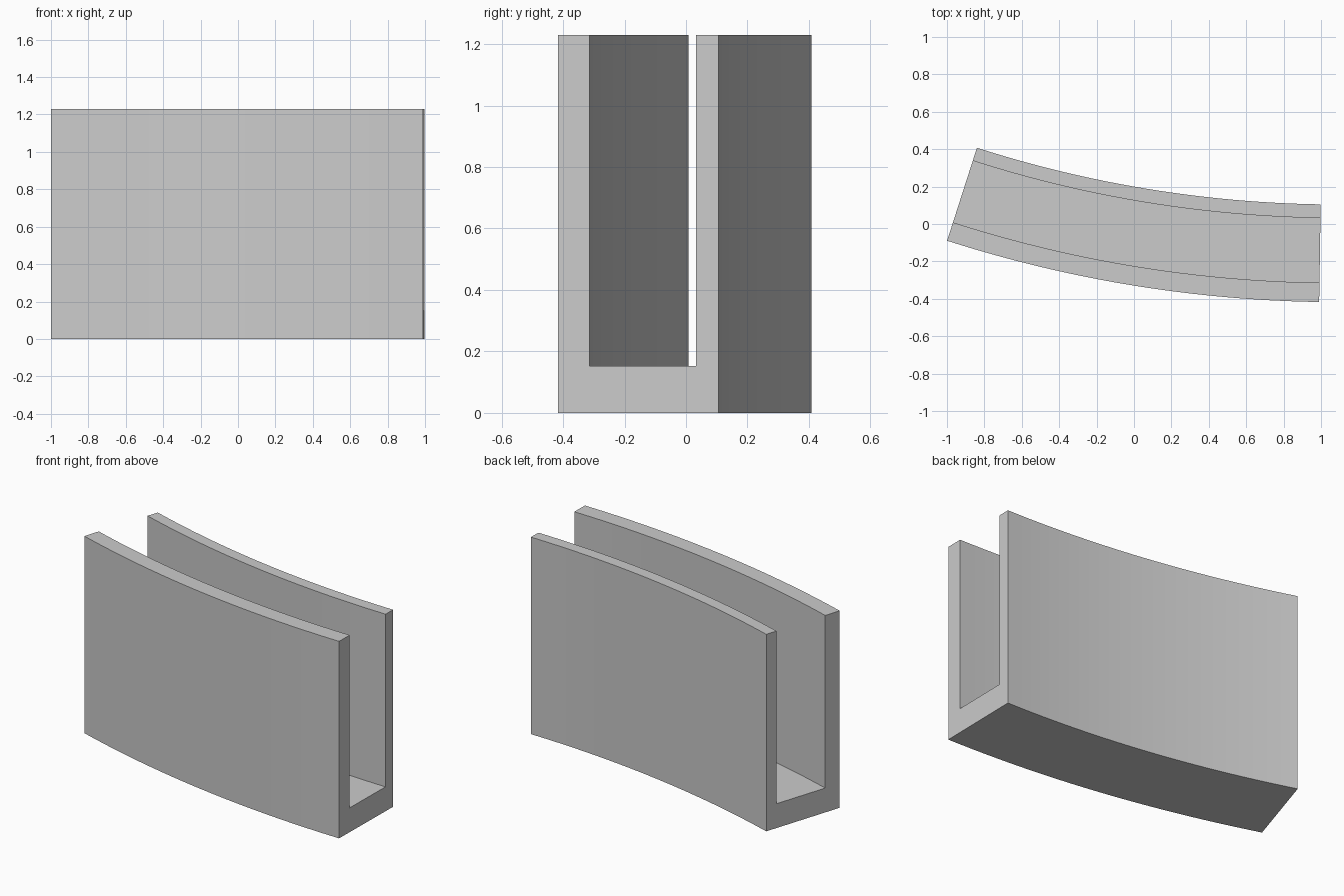
import bpy
import bmesh
from math import sin, cos, radians
from mathutils import Vector

cube = bpy.data.objects.get("Cube")
if cube:
    bpy.data.objects.remove(cube, do_unlink=True)

# Plain grey finish
grey = bpy.data.materials.new("plain grey")
grey.use_nodes = True
GREY = (0.6, 0.6, 0.6, 1)
grey.diffuse_color = GREY
grey.node_tree.nodes["Principled BSDF"].inputs["Base Color"].default_value = GREY

# Channel size and sweep
RADIUS, DEPTH, HEIGHT = 6.86, 0.522, 1.23
FRONT_WALL, BACK_WALL, FLOOR = 0.103, 0.073, 0.152
START, END, STEPS = radians(17.8), radians(0.9), 24
centre = Vector((0.99 + RADIUS * sin(END), -0.417 + RADIUS * cos(END)))

# U-shaped cross-section: (distance in from the front face, height)
inner_front, inner_back = FRONT_WALL, DEPTH - BACK_WALL
profile = [(0, 0), (DEPTH, 0), (DEPTH, HEIGHT), (inner_back, HEIGHT),
           (inner_back, FLOOR), (inner_front, FLOOR),
           (inner_front, HEIGHT), (0, HEIGHT)]

# Sweep the section around the arc
bm = bmesh.new()
rings = []
for i in range(STEPS + 1):
    a = START + (END - START) * i / STEPS
    rings.append([bm.verts.new((centre.x - (RADIUS - d) * sin(a),
                                centre.y - (RADIUS - d) * cos(a), z))
                  for d, z in profile])
n = len(profile)
for r, s in zip(rings, rings[1:]):
    for j in range(n):
        k = (j + 1) % n
        bm.faces.new((r[j], r[k], s[k], s[j]))

# Flat U-shaped ends, each made of two walls and a floor
for ring in (rings[0], rings[-1]):
    bm.faces.new(ring)
bmesh.ops.recalc_face_normals(bm, faces=bm.faces)

mesh = bpy.data.meshes.new("curved_channel")
bm.to_mesh(mesh)
bm.free()
mesh.materials.append(grey)
channel = bpy.data.objects.new("curved_channel", mesh)
bpy.context.collection.objects.link(channel)

# Smooth curved walls, crisp corners
bpy.context.view_layer.objects.active = channel
channel.select_set(True)
bpy.ops.object.shade_smooth_by_angle(angle=radians(30))
